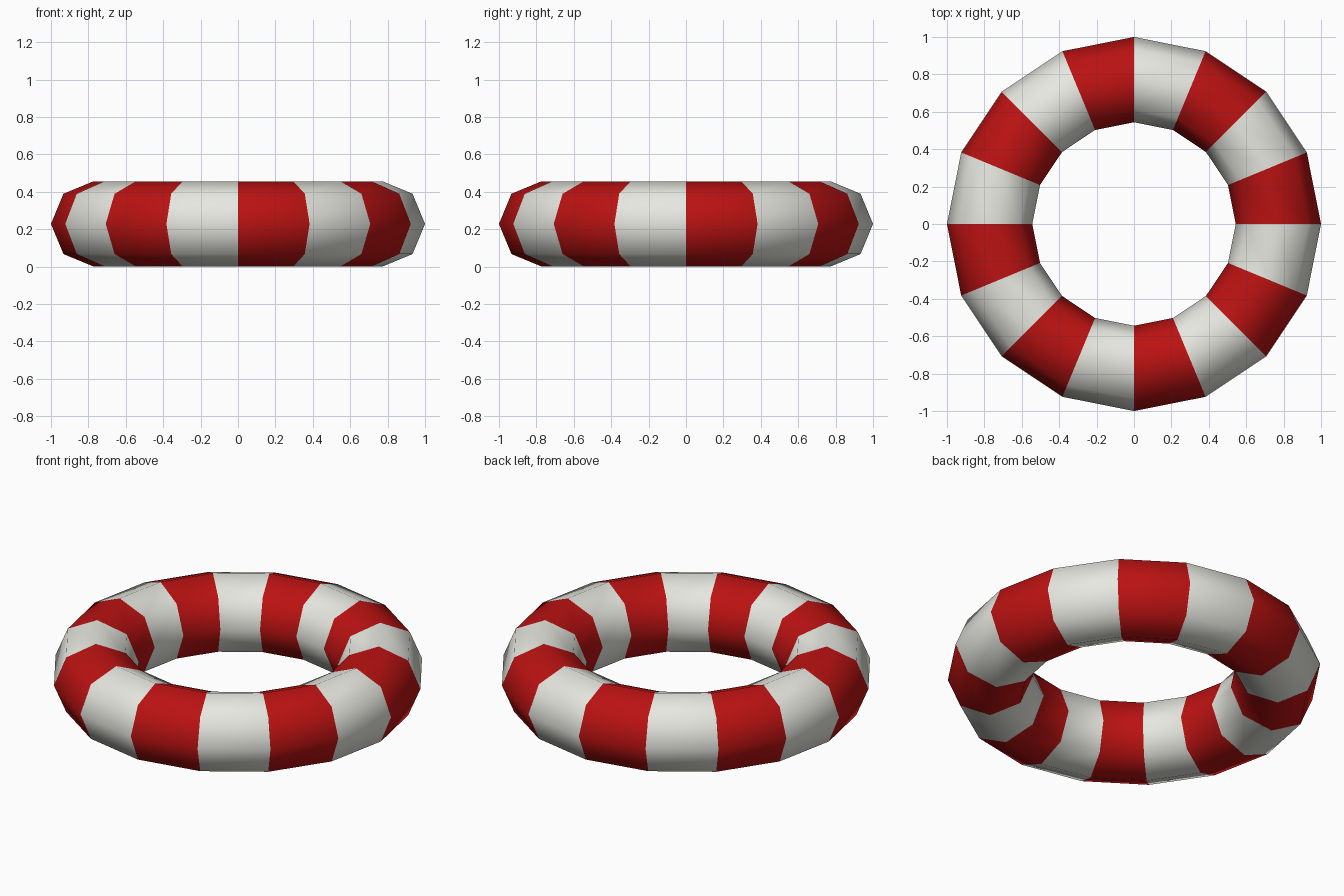
import bpy
import math

if "Cube" in bpy.data.objects:
    bpy.data.objects.remove(bpy.data.objects["Cube"])

MAJOR_SEGMENTS = 16
TUBE_SEGMENTS = 8
TUBE_R = 0.228


def material(name, rgb):
    m = bpy.data.materials.new(name)
    m.diffuse_color = (*rgb, 1.0)
    m.use_nodes = True
    m.node_tree.nodes["Principled BSDF"].inputs["Base Color"].default_value = m.diffuse_color
    return m


# Ring: low-poly tube standing on the ground
bpy.ops.mesh.primitive_torus_add(
    major_segments=MAJOR_SEGMENTS, minor_segments=TUBE_SEGMENTS,
    major_radius=1.0 - TUBE_R, minor_radius=TUBE_R, location=(0, 0, TUBE_R))
ring = bpy.context.object
ring.name = "swim_ring"
ring.data.materials.clear()
ring.data.materials.append(material("red", (0.50, 0.006, 0.006)))
ring.data.materials.append(material("off white", (0.80, 0.80, 0.75)))

# Alternating stripes, one per segment around the ring
for face in ring.data.polygons:
    angle = math.atan2(face.center.y, face.center.x) % math.tau
    face.material_index = int(angle / math.tau * MAJOR_SEGMENTS) % 2

# Soft shading all over
bpy.ops.object.shade_smooth()
